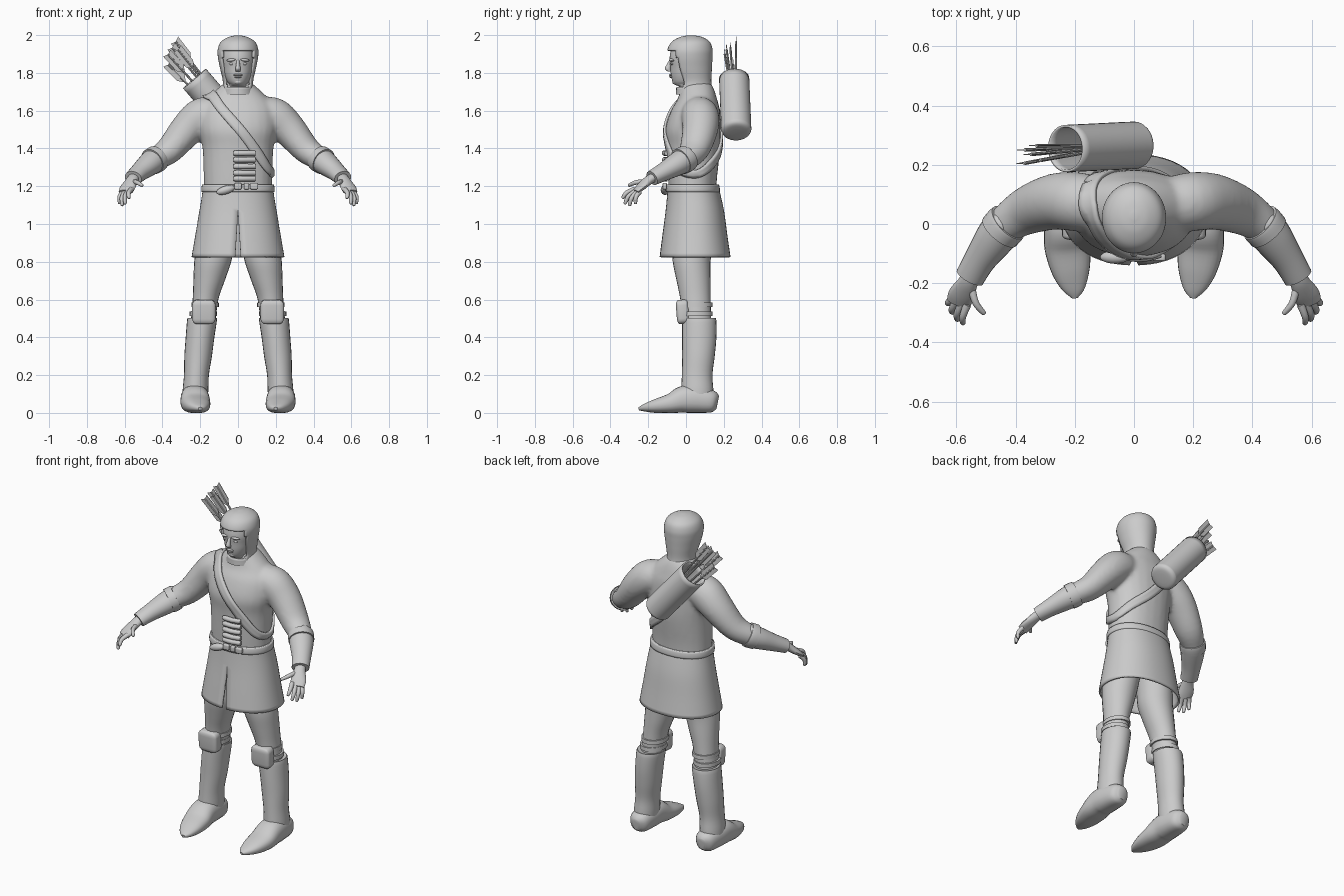
import bpy, bmesh, math
from mathutils import Vector, Matrix

cube = bpy.data.objects.get("Cube")
if cube:
    bpy.data.objects.remove(cube)

grey = bpy.data.materials.new("plain grey")
grey.use_nodes = True
grey.diffuse_color = (0.6, 0.6, 0.6, 1)
grey.node_tree.nodes["Principled BSDF"].inputs["Base Color"].default_value = (0.6, 0.6, 0.6, 1)
made = []


def smooth_path(keys, steps, closed=False):
    """Catmull-Rom resampling of a list of tuples."""
    n, out = len(keys), []
    get = (lambda i: keys[i % n]) if closed else (lambda i: keys[max(0, min(n - 1, i))])
    for i in range(n if closed else n - 1):
        for s in range(steps):
            t = s / steps
            out.append([0.5 * (2 * b + (c - a) * t + (2 * a - 5 * b + 4 * c - d) * t * t
                               + (3 * b - a - 3 * c + d) * t ** 3)
                        for a, b, c, d in zip(get(i - 1), get(i), get(i + 1), get(i + 2))])
    return out if closed else out + [list(keys[-1])]


def loft(keys, n=24, steps=4, level=False, power=1.0, cap=(True, True), gap=None):
    """Skin ellipses (x, y, z, r1, r2) along a path; level keeps the rings flat."""
    path = smooth_path(keys, steps)
    verts, faces = [], []
    m = n + 1 if gap else n
    for i, (x, y, z, r1, r2) in enumerate(path):
        u, v = Vector((1, 0, 0)), Vector((0, 1, 0))
        if not level:
            t = Vector(path[min(i + 1, len(path) - 1)][:3]) - Vector(path[max(i - 1, 0)][:3])
            u = t.cross(Vector((0, 0, 1))).normalized()
            v = u.cross(t).normalized()
        g = gap(z) if gap else 0
        for k in range(m):
            a = -math.pi / 2 + g + (math.tau - 2 * g) * k / n
            c, s = math.cos(a), math.sin(a)
            c, s = (math.copysign(abs(q) ** power, q) for q in (c, s))
            verts.append(Vector((x, y, z)) + u * (r1 * c) + v * (r2 * s))
    for i in range(len(path) - 1):
        for k in range(n):
            k2 = (k + 1) % m
            faces.append((i * m + k, i * m + k2, i * m + m + k2, i * m + m + k))
    if cap[0]:
        faces.append(tuple(range(n)))
    if cap[1]:
        faces.append(tuple(range((len(path) - 1) * m, (len(path) - 1) * m + n)))
    return verts, faces


def flip(part):
    return [Vector((-v.x, v.y, v.z)) for v in part[0]], part[1]


def build(name, *parts, mirror=False, solid=0, keep=None, floor=False):
    bm = bmesh.new()
    for verts, faces in parts:
        vs = [bm.verts.new(v) for v in verts]
        for f in faces:
            bm.faces.new([vs[i] for i in f])
    if floor:
        for v in bm.verts:
            v.co.z = max(v.co.z, 0)
    bmesh.ops.remove_doubles(bm, verts=bm.verts, dist=0.0002)
    bmesh.ops.recalc_face_normals(bm, faces=bm.faces)
    if keep:
        bmesh.ops.delete(bm, geom=[f for f in bm.faces if not keep(f.calc_center_median())],
                         context='FACES')
    mesh = bpy.data.meshes.new(name)
    bm.to_mesh(mesh)
    bm.free()
    mesh.materials.append(grey)
    ob = bpy.data.objects.new(name, mesh)
    bpy.context.collection.objects.link(ob)
    if mirror:
        ob.modifiers.new("mirror", 'MIRROR')
    if solid:
        mod = ob.modifiers.new("thickness", 'SOLIDIFY')
        mod.thickness, mod.offset = solid, -1
    made.append(ob)
    return ob


def blob(loc, size, rot=(0, 0, 0), box=False):
    """Ellipsoid, or a rounded block, as a part."""
    bm = bmesh.new()
    if box:
        bmesh.ops.create_cube(bm, size=2)
        bmesh.ops.bevel(bm, geom=bm.edges[:], offset=0.45, segments=4, affect='EDGES', profile=0.5)
    else:
        bmesh.ops.create_uvsphere(bm, u_segments=20, v_segments=12, radius=1)
    turn = Matrix.Rotation(rot[2], 3, 'Z') @ Matrix.Rotation(rot[1], 3, 'Y') @ Matrix.Rotation(rot[0], 3, 'X')
    verts = [Vector(loc) + turn @ Vector([a * b for a, b in zip(v.co, size)]) for v in bm.verts]
    faces = [tuple(v.index for v in f.verts) for f in bm.faces]
    bm.free()
    return verts, faces


# Tunic body and sleeves, fused
torso = loft([(0, .035, 1.15, .18, .125), (0, .035, 1.25, .182, .13), (0, .04, 1.4, .188, .142),
              (0, .037, 1.5, .205, .147), (0, .05, 1.6, .2, .13), (0, .06, 1.66, .165, .105),
              (0, .06, 1.71, .115, .09), (0, .055, 1.75, .07, .075)], level=True, power=.92)
sleeve = loft([(.1, .06, 1.59, .09, .08), (.19, .075, 1.57, .1, .1), (.27, .075, 1.5, .095, .09),
               (.36, .045, 1.395, .082, .073), (.43, 0, 1.345, .066, .062), (.48, -.06, 1.305, .055, .055)])
tunic = build("tunic", torso, sleeve, flip(sleeve))
mod = tunic.modifiers.new("fuse", 'REMESH')
mod.mode, mod.voxel_size, mod.use_smooth_shade = 'VOXEL', .012, True
mod = tunic.modifiers.new("soften", 'SMOOTH')
mod.factor, mod.iterations = .5, 8

# Skirt with a front slit
build("skirt", loft([(0, .036, 1.21, .184, .132), (0, .042, 1.15, .191, .142), (0, .047, 1.06, .206, .156),
                     (0, .047, .94, .226, .172), (0, .048, .825, .246, .188)], n=48, level=True, power=.92,
                    cap=(False, False), gap=lambda z: max(0, min(.05, (1.07 - z) * .2))), solid=.012)
build("belt", loft([(0, .036, 1.17, .193, .143), (0, .036, 1.19, .194, .143), (0, .036, 1.21, .19, .138)],
                   n=40, steps=2, level=True, power=.92, cap=(False, False)), solid=.012)

# Belt pouches and chest vials
build("belt_roll", blob((-.065, -.112, 1.18), (.052, .022, .022), (0, -.3, 0)))
build("belt_clasps", *[blob((x, -.113, 1.2), (s, .012, .017), box=True)
                       for x, s in ((.0, .02), (.045, .014), (.085, .022))])
build("chest_vials", *[loft([(-.022, -.11, z, .012, .012), (-.008, -.112, z, .015, .015),
                             (.04, -.113, z, .014, .014), (.09, -.1, z, .014, .014)], n=12, steps=2)
                       for z in (1.375, 1.34, 1.305, 1.27, 1.24)])

# Shoulder strap wrapped around the tunic
loop = smooth_path([(-.145, 0, 1.69), (-.085, -.085, 1.61), (.01, -.12, 1.5), (.1, -.1, 1.385),
                    (.17, -.05, 1.295), (.195, .05, 1.265), (.16, .14, 1.31), (.05, .19, 1.4),
                    (-.05, .19, 1.51), (-.13, .16, 1.62), (-.165, .08, 1.7)], 8, closed=True)
verts, count = [], len(loop)
for i, p in enumerate(loop):
    t = Vector(loop[(i + 1) % count]) - Vector(loop[i - 1])
    side = t.cross(Vector(p) - Vector((0, .045, 1.45))).normalized()
    verts += [Vector(p) + side * w for w in (-.027, -.009, .009, .027)]
strap = build("shoulder_strap", (verts, [(4 * i + k, 4 * i + k + 1, 4 * ((i + 1) % count) + k + 1,
                                          4 * ((i + 1) % count) + k) for i in range(count) for k in range(3)]))
mod = strap.modifiers.new("wrap", 'SHRINKWRAP')
mod.target, mod.offset = tunic, .006
mod = strap.modifiers.new("thickness", 'SOLIDIFY')
mod.thickness, mod.offset = .014, 0

# Hood with a face opening
build("hood", loft([(0, .045, 1.685, .088, .098), (0, .04, 1.75, .08, .094), (0, .027, 1.82, .094, .11),
                    (0, .021, 1.88, .106, .119), (0, .021, 1.925, .107, .119), (0, .025, 1.965, .09, .1),
                    (0, .027, 1.99, .05, .058), (0, .027, 1.999, .01, .012)], n=56, steps=6, level=True),
      keep=lambda c: not (c.y < -.012 and 1.725 < c.z < 1.92
                          and abs(c.x) < .062 + .024 * min(1, (c.z - 1.725) / .12)), solid=.012)

# Face
build("head", loft([(0, .03, 1.68, .055, .06), (0, .03, 1.725, .056, .066), (0, .005, 1.738, .045, .066),
                    (0, .005, 1.755, .058, .077), (0, .01, 1.79, .073, .09), (0, .015, 1.83, .082, .098),
                    (0, .015, 1.88, .09, .102), (0, .02, 1.94, .085, .095)], n=32, level=True))
build("nose", loft([(0, -.078, 1.872, .008, .008), (0, -.09, 1.845, .01, .012), (0, -.096, 1.822, .014, .016),
                    (0, -.088, 1.808, .012, .01)], n=12, level=True))
build("lips", blob((0, -.081, 1.789, ), (.024, .01, .006)), blob((0, -.079, 1.779), (.02, .01, .006)))
build("chin", blob((0, -.056, 1.753), (.024, .017, .015)))
build("eyes", blob((.033, -.073, 1.848), (.015, .008, .007)), mirror=True)
build("brows", blob((.036, -.076, 1.868), (.026, .012, .008), (0, .1, .25)), mirror=True)

# Bracers, elbow guards and cuffs
build("bracers", loft([(.445, -.015, 1.335, .069, .066), (.475, -.055, 1.312, .066, .06),
                       (.52, -.12, 1.275, .054, .048), (.555, -.18, 1.243, .05, .04)], steps=5), mirror=True)
build("elbow_bands", loft([(.425, .005, 1.35, .072, .07), (.435, -.005, 1.343, .074, .072),
                           (.455, -.028, 1.33, .073, .071)], steps=2), mirror=True)
build("elbow_guards", blob((.467, -.005, 1.385), (.036, .036, .018), (0, .55, 0)), mirror=True)

# Hands
hand = [loft([(.55, -.17, 1.248, .03, .025), (.562, -.2, 1.23, .034, .024), (.583, -.24, 1.195, .044, .019),
              (.594, -.268, 1.17, .04, .014)], n=16)]
for base, tip in (((.563, -.272, 1.185), (.578, -.338, 1.135)), ((.583, -.27, 1.173), (.597, -.325, 1.105)),
                  ((.6, -.26, 1.168), (.613, -.3, 1.095)), ((.61, -.245, 1.17), (.627, -.268, 1.105)),
                  ((.55, -.21, 1.225), (.505, -.305, 1.203))):
    a, b = Vector(base), Vector(tip)
    mid = (a + b) / 2 + Vector((.008, -.008, .006))
    hand.append(loft([(*a, .014, .013), (*mid, .012, .012), (*b.lerp(mid, .15), .009, .009),
                      (*b, .004, .004)], n=10))
build("hands", *hand, mirror=True)

# Legs, boots and knee guards
build("trousers", loft([(.105, .04, .98, .1, .11), (.122, .035, .88, .1, .105), (.134, .03, .8, .098, .1),
                        (.153, .04, .7, .083, .09), (.172, .05, .6, .068, .08), (.187, .06, .46, .065, .075)],
                       level=True), mirror=True)
build("boot_shafts", loft([(.189, .068, .5, .072, .08), (.19, .07, .495, .079, .09), (.201, .07, .4, .076, .091),
                           (.211, .066, .3, .073, .086), (.22, .059, .2, .066, .081),
                           (.225, .06, .12, .068, .085), (.227, .06, .05, .066, .085)], level=True), mirror=True)
build("feet", loft([(.225, .168, .055, .025, .035), (.225, .14, .06, .058, .058), (.227, .06, .07, .072, .07),
                    (.228, -.01, .072, .076, .072), (.224, -.08, .05, .078, .053), (.213, -.16, .036, .064, .037),
                    (.203, -.22, .027, .038, .02), (.2, -.25, .022, .01, .008)], steps=5, power=.85),
      mirror=True, floor=True)
build("knee_guards", blob((.181, -.017, .535), (.062, .034, .064), (.08, 0, 0), box=True), mirror=True)
build("knee_straps", *[loft([(x, .054, z - .012, .073, .087), (x, .054, z + .012, .072, .086)], level=True)
                       for x, z in ((.174, .572), (.184, .525))], mirror=True)

# Quiver and arrows
mouth, foot = Vector((-.23, .255, 1.77)), Vector((-.002, .266, 1.505))
axis = (mouth - foot).normalized()
build("quiver", loft([(*(foot - axis * d), r, r) for d, r in ((.03, .03), (.026, .062), (.012, .078))]
                     + [(*foot.lerp(mouth, f), .08, .08) for f in (.05, .5, 1)], n=32, cap=(True, False)),
      solid=.008)
across = Vector((.72, 0, .69))
arrows = []
for off, y, length in ((-.05, .25, .15), (-.02, .205, .19), (.015, .235, .2), (.045, .265, .21), (.03, .215, .17)):
    low = foot + axis * .08 + across * off * .6
    high = mouth + across * off * 1.15 + axis * length
    high.y = y
    arrows.append(loft([(*low, .006, .006), (*high, .006, .006)], n=8))
    way, deep = (high - low).normalized(), Vector((0, 1, 0))
    root, thin = high - way * .125, Vector((0, .0015, 0))
    outline = [root - across * .006, root + way * .03 - across * .027, high + way * .01 - across * .027,
               high, high + way * .01 + across * .027, root + way * .03 + across * .027, root + across * .006]
    k = len(outline)
    arrows.append(([p + thin for p in outline] + [p - thin for p in outline],
                   [tuple(range(k)), tuple(range(2 * k - 1, k - 1, -1))]
                   + [(i, (i + 1) % k, (i + 1) % k + k, i + k) for i in range(k)]))
build("arrows", *arrows)

# Smooth shading with sharp edges kept
for ob in bpy.context.selected_objects:
    ob.select_set(False)
for ob in made:
    ob.select_set(True)
bpy.context.view_layer.objects.active = made[0]
bpy.ops.object.shade_smooth_by_angle(angle=math.radians(40))
